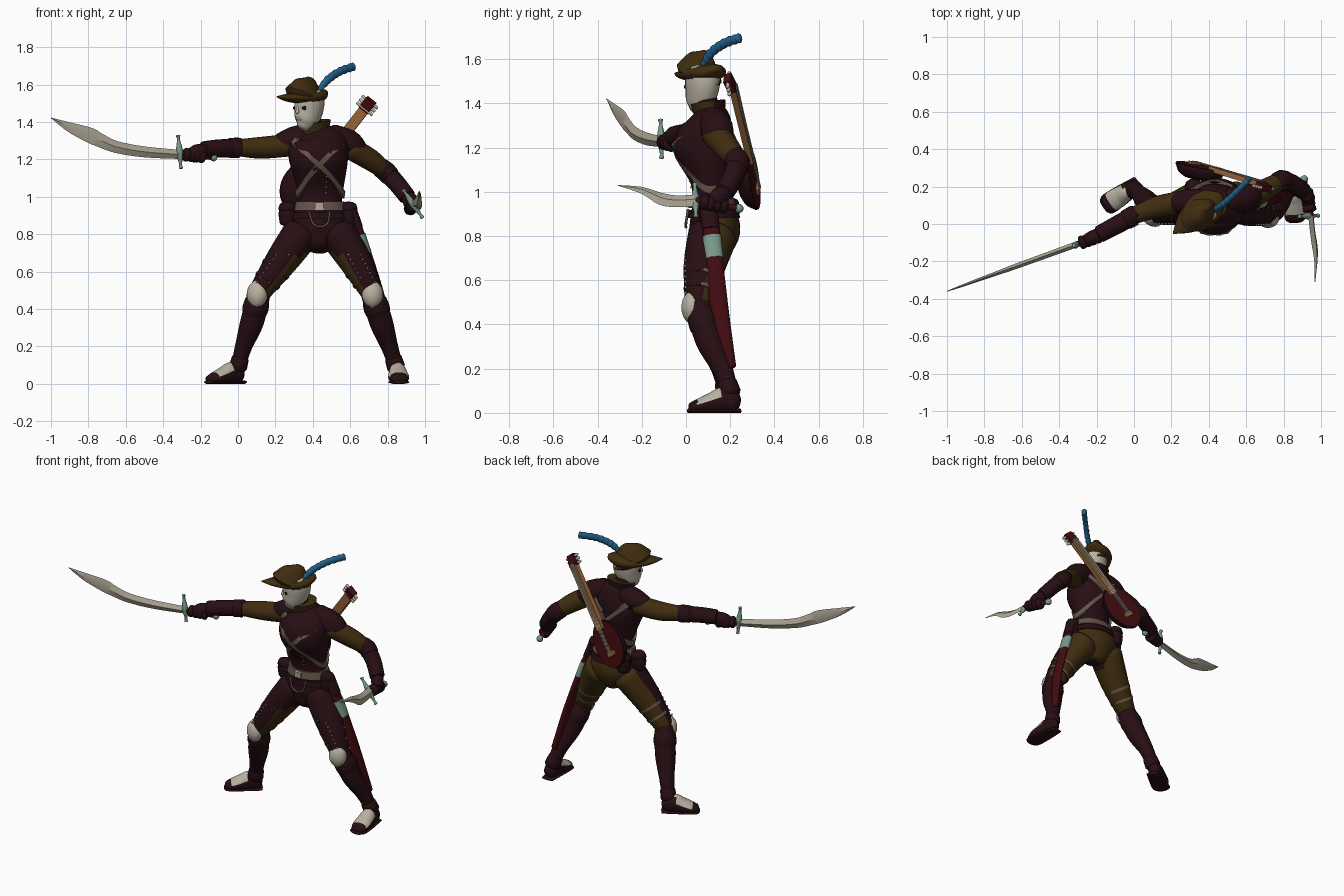
import bpy, bmesh, math
from mathutils import Vector as V, Matrix

if "Cube" in bpy.data.objects:
    bpy.data.objects.remove(bpy.data.objects["Cube"])

def mat(name, r, g, b):
    m = bpy.data.materials.new(name)
    m.diffuse_color = (r, g, b, 1)
    m.use_nodes = True
    m.node_tree.nodes["Principled BSDF"].inputs["Base Color"].default_value = m.diffuse_color
    return m

MAROON = mat("maroon leather", .02, .0045, .0065)
BROWN = mat("brown cloth", .05, .026, .005)
RED = mat("dark red lacquer", .055, .0035, .005)
BONE = mat("bone", .48, .44, .36)
STEEL = mat("pale steel", .42, .385, .3)
TEAL = mat("pale teal metal", .19, .32, .255)
BLUE = mat("blue feather", .015, .115, .25)
WOOD = mat("orange wood", .33, .14, .04)
STRAP = mat("grey strap", .13, .09, .07)
BLACK = mat("black", .012, .008, .008)

def finish(name, bm, mats, rule=None, angle=45):
    bmesh.ops.recalc_face_normals(bm, faces=bm.faces)
    bm.normal_update()
    if rule:
        for f in bm.faces:
            f.material_index = rule(f.calc_center_median(), f.normal)
    me = bpy.data.meshes.new(name)
    bm.to_mesh(me)
    bm.free()
    ob = bpy.data.objects.new(name, me)
    bpy.context.collection.objects.link(ob)
    for m in mats if isinstance(mats, (list, tuple)) else [mats]:
        me.materials.append(m)
    bpy.ops.object.select_all(action='DESELECT')
    ob.select_set(True)
    bpy.context.view_layer.objects.active = ob
    bpy.ops.object.shade_smooth_by_angle(angle=math.radians(angle))
    return ob

def spline(keys, sub):
    k, out = [V(q) for q in keys], []
    for i in range(len(k) - 1):
        a, b, c, d = k[max(i-1, 0)], k[i], k[i+1], k[min(i+2, len(k)-1)]
        for s in range(sub):
            t = s / sub
            out.append(.5 * (2*b + (c-a)*t + (2*a-5*b+4*c-d)*t*t + (3*b-3*c+d-a)*t**3))
    return out + [k[-1]]

def loft(name, mats, keys, side=(1, 0, 0), n=20, sub=4, dome=.5, phase=0, rule=None, floor=False):
    """Skin elliptical rings (x, y, z, radius along side, other radius)."""
    keys = [tuple(k) if len(k) == 5 else (*k, k[3]) for k in keys]
    ks, side = spline(keys, sub), V(side)
    P = [V(k[:3]) for k in ks]
    rings = []
    for i, k in enumerate(ks):
        t = (P[min(i+1, len(P)-1)] - P[max(i-1, 0)]).normalized()
        rings.append((P[i], t, max(k[3], .001), max(k[4], .001)))
    if dome:
        def ends(r, sgn):
            p, t, a, b = r
            h = dome * min(a, b)
            return [(p + t*sgn*h*math.sin(q), t, a*math.cos(q), b*math.cos(q)) for q in (.5, 1.0, 1.4)]
        rings = ends(rings[0], -1)[::-1] + rings + ends(rings[-1], 1)
    bm, loops = bmesh.new(), []
    for p, t, a, b in rings:
        u = (side - t*side.dot(t)).normalized()
        w = t.cross(u)
        lp = []
        for j in range(n):
            q = phase + 2*math.pi*j/n
            co = p + u*a*math.cos(q) + w*b*math.sin(q)
            if floor:
                co.z = max(co.z, 0)
            lp.append(bm.verts.new(co))
        loops.append(lp)
    for A, B in zip(loops, loops[1:]):
        for j in range(n):
            bm.faces.new((A[j], A[(j+1) % n], B[(j+1) % n], B[j]))
    bm.faces.new(loops[0])
    bm.faces.new(loops[-1])
    return finish(name, bm, mats, rule, 30 if n == 4 else 50)

def bar(name, m, a, b, w, t, side=(1, 0, 0)):
    w, t = w * .707, t * .707
    return loft(name, m, [(*a, w, t), (*b, w, t)], side, 4, 1, 0, math.pi/4)

def balls(name, m, pts, r):
    bm = bmesh.new()
    for p in pts:
        bmesh.ops.create_uvsphere(bm, u_segments=10, v_segments=6, radius=r, matrix=Matrix.Translation(p))
    return finish(name, bm, m)

# ---- torso
TORSO = [(.43, .115, .74, .08, .09), (.435, .13, .82, .15, .115), (.44, .125, .9, .14, .105),
         (.44, .115, .98, .115, .085), (.44, .11, 1.06, .127, .095), (.435, .095, 1.16, .15, .135),
         (.43, .085, 1.22, .16, .14), (.43, .105, 1.28, .16, .115), (.42, .115, 1.33, .12, .09),
         (.41, .115, 1.365, .07, .07)]
loft("torso", [MAROON, BROWN], TORSO, n=32, rule=lambda c, k: int(c.z < .92 and k.y > .2))

def torso_at(z, a, off):
    for p, q in zip(TORSO, TORSO[1:]):
        if z <= q[2] or q is TORSO[-1]:
            x, y, _, rx, ry = V(p).lerp(V(q), (z-p[2])/(q[2]-p[2]))
            return V((x + (rx+off)*math.cos(a), y + (ry+off)*math.sin(a), z))

def band(name, m, zc, tilt, h):
    bm, n = bmesh.new(), 56
    rows = []
    for i in range(n):
        a = 2*math.pi*i/n
        z = zc + tilt*math.cos(a)
        rows.append([bm.verts.new(torso_at(z+s*h, a, o)) for s, o in ((-1, -.01), (-1, .012), (1, .012), (1, -.01))])
    for i in range(n):
        A, B = rows[i], rows[(i+1) % n]
        for j in range(4):
            bm.faces.new((A[j], B[j], B[(j+1) % 4], A[(j+1) % 4]))
    finish(name, bm, m, None, 35)

band("waist_belt", STRAP, .95, 0, .024)
band("hip_belt", MAROON, .9, 0, .018)
band("chest_strap_a", STRAP, 1.17, .16, .018)
band("chest_strap_b", STRAP, 1.17, -.16, .018)
bar("belt_buckle", BONE, (.435, .018, .93), (.435, .012, .97), .045, .02)
loft("buckle_hanging_strap", STRAP, [(.38, .01, .92, .006), (.4, 0, .86, .006), (.44, 0, .84, .006),
     (.48, 0, .86, .006), (.49, .01, .92, .006)], (0, 1, 0), 8)
balls("chest_studs", BONE, [torso_at(1.02 + .03*i, -math.pi/2 + .25, .003) for i in range(7)], .005)
for nm, x, y in (("right", .265, .12), ("right_rear", .32, .2), ("left", .59, .1)):
    loft(nm + "_pouch", MAROON, [(x, y, .86, .042, .035), (x, y, .91, .048, .042), (x, y, .95, .04, .035)], n=12)
    loft(nm + "_pouch_flap", MAROON, [(x, y, .935, .05, .044), (x, y, .955, .044, .038)], n=12, sub=1)

# ---- collar, neck and shoulder pads
loft("neck", MAROON, [(.41, .11, 1.3, .06), (.385, .085, 1.42, .055)])
loft("collar", [MAROON, BROWN], [(.425, .12, 1.3, .1, .085), (.41, .108, 1.35, .08, .072), (.405, .1, 1.405, .092, .08)],
     dome=0, rule=lambda c, k: int(k.y < .25))
loft("right_shoulder_pad", MAROON, [(.36, .12, 1.325, .065), (.29, .12, 1.305, .067), (.225, .11, 1.285, .054)], (0, 1, 0))
loft("left_shoulder_pad", MAROON, [(.5, .125, 1.325, .065), (.59, .14, 1.285, .074), (.64, .155, 1.245, .06)], (0, 1, 0))

# ---- arms: brown sleeve, bracer, gauntlet cuff, fist
ARMS = {
    "right": (.05, [(.27, .12, 1.275), (.12, .09, 1.262), (0, .045, 1.262), (-.11, -.015, 1.258), (-.185, -.055, 1.25), (-.245, -.085, 1.222)]),
    "left": (.35, [(.6, .13, 1.26), (.705, .185, 1.2), (.79, .235, 1.135), (.85, .215, 1.07), (.905, .175, 1.0), (.935, .135, .96)])}
for s, (f, p) in ARMS.items():
    loft(s + "_sleeve", BROWN, [(*p[0], .06), (*p[1], .058), (*p[2], .045)], (0, 1, 0))
    loft(s + "_bracer", MAROON, [(*p[2], .05), (*p[3], .048), (*p[4], .046)], (0, 1, 0), dome=.2)
    e = V(p[2]).lerp(V(p[1]), f)
    loft(s + "_elbow_cuff", MAROON, [(*e, .052), (*p[2], .055), (*V(p[2]).lerp(V(p[3]), .4), .053)], (0, 1, 0), sub=2, dome=.2)
    loft(s + "_hand", MAROON, [(*p[4], .036), (*V(p[4]).lerp(V(p[5]), .5), .046, .038), (*p[5], .042, .036)], (0, 0, 1))

# ---- swords: grip, fingers, guard, pommel, diamond-section blade
def sword(name, pommel, hilt, guard, blade, side):
    a, b = V(pommel), V(hilt)
    loft(name + "_grip", RED, [(*a, .014), (*b, .016)], side, 12)
    balls(name + "_pommel", TEAL, [a], .021)
    g0, g1 = map(V, guard)
    loft(name + "_guard", TEAL, [(*g0, .012), (*g0.lerp(g1, .12), .008), (*g0.lerp(g1, .5), .019),
         (*g0.lerp(g1, .88), .008), (*g1, .012)], (0, 1, 0), 12)
    loft(name + "_blade", STEEL, blade, side, 4, 5, 0)
    for i in range(4):
        c, d = a.lerp(b, .36 + i*.15), (b - a).normalized()*.008
        loft("%s_finger_%d" % (name, i + 1), MAROON, [(*(c-d), .036, .036), (*(c+d), .036, .036)], side, 12, 1, .35)

def yb(x):
    return -.11 + (x + .31)*.362
sword("long_sword", (-.13, -.045, 1.21), (-.31, -.11, 1.228), ((-.305, -.11, 1.155), (-.32, -.115, 1.325)),
      [(x, yb(x), z, w, t) for x, z, w, t in (
          (-.3, 1.226, .024, .016), (-.5, 1.24, .029, .015), (-.65, 1.266, .032, .014), (-.74, 1.303, .037, .011),
          (-.79, 1.328, .041, .01), (-.9, 1.372, .026, .007), (-1, 1.422, .001, .002))], (0, 0, 1))
sword("short_sword", (.91, .24, .925), (.945, .045, .96), ((.885, .04, 1.035), (.985, .045, .89)),
      [(.945, .05, .962, .03, .013), (.955, -.04, .957, .03, .012), (.965, -.11, .967, .032, .011),
       (.97, -.16, .99, .024, .009), (.972, -.21, 1.01, .016, .007), (.968, -.31, 1.03, .001, .002)], (-.45, 0, .85))

# ---- legs
LEGS = {  # hip, mid thigh, knee, calf, low shin, ankle, heel, toe, knee facing, inner side
    "right": ((.335, .12, .8), (.235, .085, .66), (.115, .06, .49), (.075, .11, .33), (.03, .16, .2), (0, .185, .09),
              (0, .2, 0), (-.14, .105, 0), V((-.45, -.89, 0)), 1),
    "left": ((.535, .12, .8), (.625, .08, .66), (.715, .055, .49), (.765, .105, .33), (.81, .165, .2), (.845, .2, .09),
             (.85, .215, 0), (.862, .035, 0), V((.15, -.99, 0)), -1)}
for s, (hip, mid, knee, calf, low, ank, heel, toe, face, inn) in LEGS.items():
    loft(s + "_thigh", [MAROON, BROWN], [(*hip, .1, .112), (*mid, .088, .092), (*knee, .06)], n=24,
         rule=lambda c, k, i=inn: int(k.y > .25 or (k.x*i > .3 and c.z < .69)))
    for j, f in enumerate((.25, .6)):
        p, q = V((*mid, .091)).lerp(V((*knee, .066)), f), V((*mid, .091)).lerp(V((*knee, .066)), f + .08)
        loft("%s_thigh_strap_%d" % (s, j + 1), [STRAP, MAROON, BROWN], [tuple(p), tuple(q)], n=24, sub=1, dome=0,
             rule=lambda c, k, i=inn: 0 if k.y > .1 else 2 if k.x*i > .3 else 1)
    balls(s + "_thigh_studs", BONE, [V(mid).lerp(V(knee), t/7) + V((d, -.085 + t*.004, .03)) for t in range(7)
                                     for d in (inn*.035, -inn*.03)], .0055)
    loft(s + "_boot_shaft", MAROON, [(*knee, .06), (*calf, .063), (*low, .046), (*ank, .038)])
    k, c = V(knee), V(calf)
    loft(s + "_boot_cuff", MAROON, [(*k.lerp(c, .3), .066), (*k.lerp(c, .55), .07), (*k.lerp(c, .7), .065)], sub=2)
    loft(s + "_ankle_cuff", MAROON, [(*V(low).lerp(V(ank), .6), .046), (*ank, .049)], sub=2)
    p = k + face*.03 + V((0, 0, -.012))
    loft(s + "_knee_plate", BONE, [(*(p + V((0, 0, z))), w, d) for z, w, d in
         ((.065, .025, .02), (.035, .05, .04), (-.01, .057, .046), (-.05, .04, .034), (-.07, .012, .015))],
         face.cross(V((0, 0, 1))))
    h, t = V(heel), V(toe)
    d = (t - h).normalized()
    L = (t - h).length
    loft(s + "_shoe", [MAROON, BONE], [(*(h + d*L*f + V((0, 0, r*.95))), w, r) for f, w, r in
         ((0, .04, .05), (.25, .046, .06), (.55, .053, .047), (.8, .056, .036), (1.02, .045, .026))],
         d.cross(V((0, 0, 1))), 24, 6, .8, floor=True,
         rule=lambda q, k, h=h, d=d, L=L: int(.3*L < (q-h).dot(d) < .92*L and k.z > .3))
    loft(s + "_sole", MAROON, [(*(h - d*.03 + V((0, 0, .009))), .042, .01), (*(h + d*L*.5 + V((0, 0, .009))), .054, .01),
         (*(t + V((0, 0, .009))), .056, .01), (*(t + d*.025 + V((0, 0, .009))), .036, .01)], d.cross(V((0, 0, 1))), 12, floor=True)

# ---- head, turned towards the long sword
F = V((-.75, -.66, 0)).normalized()
S = V((-F.y, F.x, 0))
H = V((.378, .072, 0))
loft("head", BONE, [(.35, .05, 1.375, .04, .036), (.362, .058, 1.4, .066, .056), (.376, .07, 1.45, .08, .068),
     (.382, .075, 1.5, .086, .074), (.384, .075, 1.55, .08, .07)], F, 24)
for i, o in (("a", -.03), ("b", .03)):
    loft("eye_hollow_" + i, BLACK, [(*(H + F*.062 + S*(o-.012) + V((0, 0, 1.475))), .011, .012),
         (*(H + F*.062 + S*(o+.012) + V((0, 0, 1.475))), .011, .012)], (0, 0, 1), 12)
loft("nose", BONE, [(*(H + F*.076 + V((0, 0, 1.48))), .007), (*(H + F*.082 + V((0, 0, 1.45))), .011)], F, 12)
loft("mouth", BLACK, [(*(H + F*.066 - S*.018 + V((0, 0, 1.412))), .005, .008),
     (*(H + F*.066 + S*.018 + V((0, 0, 1.412))), .005, .008)], (0, 0, 1), 10)

# ---- hat with pointed brim, and feather
loft("hat_brim", BROWN, [(.21, -.05, 1.535, .004, .004), (.27, -.002, 1.53, .055, .022), (.35, .06, 1.533, .092, .036),
     (.42, .115, 1.542, .082, .038), (.462, .148, 1.558, .03, .018)], S, 24)
loft("hat_crown", BROWN, [(.355, .06, 1.535, .125, .088), (.368, .07, 1.57, .1, .07), (.382, .084, 1.6, .068, .045),
     (.392, .094, 1.625, .032, .02)], F, 24)
quill = spline([(.43, .075, 1.565), (.48, .11, 1.625), (.545, .17, 1.67), (.615, .24, 1.695)], 6)
loft("feather", BLUE, [(*p, (.024, .02)[i % 2]*min(1, .5 + i*.1), (.018, .015)[i % 2]) for i, p in enumerate(quill)],
     (0, 0, 1), 10, 2)

# ---- stringed instrument on the back
C = V((.355, .295, 1.06))
A = V((.345, -.1, .44)).normalized()
N = (V((.1, 1, 0)) - A*A.dot(V((.1, 1, 0)))).normalized()
W = A.cross(N)
loft("lute_body", [MAROON, RED], [(*(C + N*o), a, b) for o, a, b in
     ((-.055, .09, .07), (-.035, .132, .1), (0, .152, .118), (.015, .15, .116))], A, 32, 3, 0,
     rule=lambda c, k: int(k.dot(N) > .8))
loft("lute_rim", MAROON, [(*(C + N*o), .155, .121) for o in (0, .012)], A, 32, 1, 0)
bar("lute_neck", WOOD, C + A*.1 + N*.018, C + A*.53 + N*.012, .055, .028, W)
bar("lute_head", RED, C + A*.52 + N*.01, C + A*.59 - N*.005, .06, .035, W)
for i in range(3):
    p = C + A*(.53 + i*.023) - N*.002
    loft("lute_peg_%d" % (i + 1), BONE, [(*(p - W*.05), .009), (*(p + W*.05), .009)], A, 8, 1)
for i in range(3):
    o = W*(i - 1)*.012 + N*.03
    bar("lute_string_%d" % (i + 1), BONE, C - A*.06 + o, C + A*.54 + o, .006, .005, W)
bar("lute_bridge", WOOD, C - A*.06 + N*.02 - W*.03, C - A*.06 + N*.02 + W*.03, .03, .018, A)

# ---- scabbard at the left hip
SC = [(.615, .1, .93), (.65, .115, .82), (.7, .13, .68), (.77, .155, .45), (.825, .205, .21)]
loft("scabbard", RED, [(*p, w, .02) for p, w in zip(SC, (.036, .038, .038, .04, .022))], (0, 1, 0), 16)
loft("scabbard_band", TEAL, [(.655, .117, .8, .042, .026), (.69, .128, .7, .041, .025)], (0, 1, 0), 16, 1, .1)
loft("scabbard_throat", MAROON, [(.61, .1, .935, .04, .024), (.645, .113, .835, .04, .024)], (0, 1, 0), 16, 1, .2)
loft("scabbard_hanger", MAROON, [(.56, .09, .93, .02, .01), (.63, .1, .89, .025, .012)], (0, 1, 0), 12)
